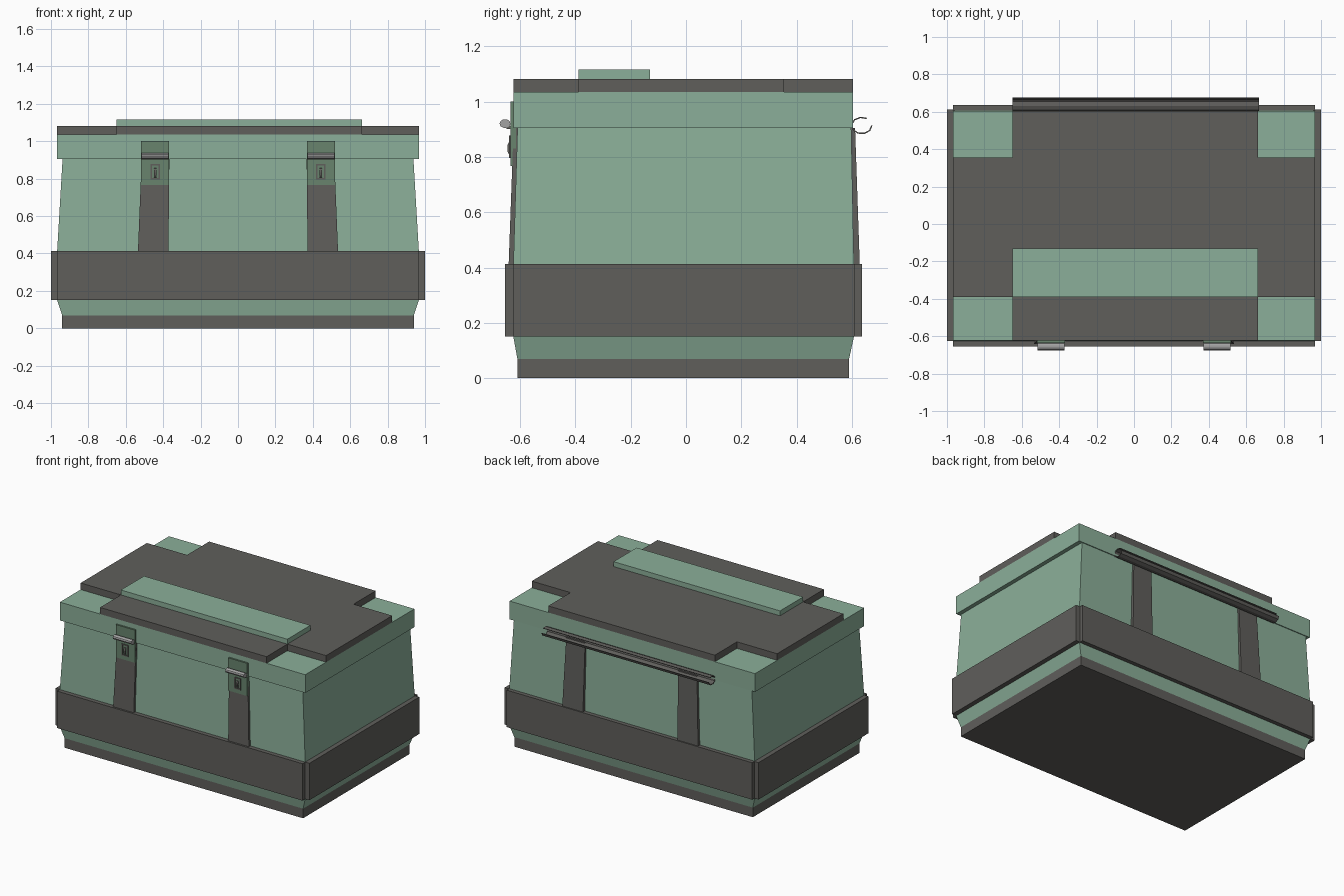
import bpy, bmesh, math

if "Cube" in bpy.data.objects:
    bpy.data.objects.remove(bpy.data.objects["Cube"])


def material(name, rgb):
    m = bpy.data.materials.new(name)
    m.diffuse_color = (*rgb, 1)
    m.use_nodes = True
    m.node_tree.nodes["Principled BSDF"].inputs["Base Color"].default_value = m.diffuse_color
    return m


GREEN = material("green", (0.26, 0.43, 0.32))
DARK = material("dark_grey", (0.115, 0.113, 0.105))
OLIVE = material("dull_green", (0.14, 0.23, 0.155))
STEEL = material("steel", (0.36, 0.36, 0.36))


def finish(name, bm, mat):
    bmesh.ops.recalc_face_normals(bm, faces=bm.faces)
    mesh = bpy.data.meshes.new(name)
    bm.to_mesh(mesh)
    bm.free()
    mesh.materials.append(mat)
    ob = bpy.data.objects.new(name, mesh)
    bpy.context.collection.objects.link(ob)
    return ob


def loft(name, sections, mat):
    """Stack of rectangles, each (z, x0, x1, y0, y1), joined and capped."""
    bm = bmesh.new()
    rings = [[bm.verts.new(p) for p in ((x0, y0, z), (x1, y0, z), (x1, y1, z), (x0, y1, z))]
             for z, x0, x1, y0, y1 in sections]
    for a, b in zip(rings, rings[1:]):
        for i in range(4):
            j = (i + 1) % 4
            bm.faces.new((a[i], a[j], b[j], b[i]))
    bm.faces.new(rings[0][::-1])
    bm.faces.new(rings[-1])
    return finish(name, bm, mat)


def box(name, x0, x1, y0, y1, z0, z1, mat):
    return loft(name, [(z0, x0, x1, y0, y1), (z1, x0, x1, y0, y1)], mat)


def extrude(name, pts, direction, mat):
    """Closed polygon of 3D points pushed along a direction."""
    bm = bmesh.new()
    face = bm.faces.new([bm.verts.new(p) for p in pts])
    new = bmesh.ops.extrude_face_region(bm, geom=[face])["geom"]
    bmesh.ops.translate(bm, vec=direction, verts=[v for v in new if isinstance(v, bmesh.types.BMVert)])
    return finish(name, bm, mat)


def arc(cy, cz, ry, rz, start, end, n):
    return [(cy + ry * math.cos(math.radians(start + (end - start) * i / n)),
             cz + rz * math.sin(math.radians(start + (end - start) * i / n))) for i in range(n + 1)]


# Base foot and tapered body
loft("base", [(0, -0.94, 0.94, -0.61, 0.59), (0.068, -0.94, 0.94, -0.61, 0.59)], DARK)
loft("body", [(0.068, -0.94, 0.94, -0.61, 0.59), (0.15, -0.967, 0.967, -0.625, 0.608),
              (0.41, -0.967, 0.967, -0.625, 0.608), (0.905, -0.938, 0.938, -0.61, 0.598)], GREEN)

# Armour band: four panels leaving open notches at the corners
box("band_front", -0.967, 0.967, -0.655, -0.62, 0.15, 0.413, DARK)
box("band_back", -0.967, 0.967, 0.6, 0.637, 0.15, 0.413, DARK)
for s, side in ((-1, "left"), (1, "right")):
    x0, x1 = sorted((s * 0.96, s))
    box("band_" + side, x0, x1, -0.625, 0.612, 0.15, 0.413, DARK)

# Lid
box("lid", -0.967, 0.967, -0.624, 0.604, 0.905, 1.035, GREEN)

# Cross-shaped top plate with notched corners
cross = [(-0.65, -0.624), (0.662, -0.624), (0.662, -0.39), (0.967, -0.39), (0.967, 0.355), (0.662, 0.355),
         (0.662, 0.604), (-0.65, 0.604), (-0.65, 0.355), (-0.967, 0.355), (-0.967, -0.39), (-0.65, -0.39)]
extrude("top_plate", [(x, y, 1.035) for x, y in cross], (0, 0, 0.047), DARK)
box("top_strip", -0.65, 0.662, -0.39, -0.13, 1.035, 1.117, GREEN)

# Straps and latches, repeated on both halves
for s, side in ((-1, "left"), (1, "right")):
    b0, b1 = sorted((s * 0.535, s * 0.372))
    t0, t1 = sorted((s * 0.515, s * 0.367))
    loft("front_strap_" + side, [(0.41, b0, b1, -0.642, -0.615), (0.905, t0, t1, -0.624, -0.6)], DARK)
    loft("back_strap_" + side, [(0.41, b0, b1, 0.6, 0.629), (0.905, t0, t1, 0.59, 0.612)], DARK)

    # Latch plate with pivot roller
    c = s * 0.443
    box("latch_plate_" + side, c - 0.075, c + 0.075, -0.636, -0.615, 0.767, 1.0, OLIVE)
    roller = [(c - 0.072, y, z) for y, z in arc(-0.655, 0.921, 0.02, 0.016, 0, 324, 9)]
    extrude("latch_roller_" + side, roller, (0.144, 0, 0), STEEL)
    box("latch_lip_" + side, c - 0.072, c + 0.072, -0.65, -0.63, 0.902, 0.912, DARK)

    # Lock frame: four thin bars and a vertical staple
    for k in (-1, 1):
        box("lock_frame_upright_" + side, c + k * 0.022 - 0.004, c + k * 0.022 + 0.004,
            -0.641, -0.63, 0.797, 0.878, DARK)
        box("lock_frame_bar_" + side, c - 0.026, c + 0.026,
            -0.641, -0.63, 0.8375 + k * 0.037 - 0.004, 0.8375 + k * 0.037 + 0.004, DARK)
    outer = arc(-0.634, 0.832, 0.013, 0.026, 90, 270, 6)
    inner = arc(-0.634, 0.832, 0.006, 0.018, 270, 90, 6)
    extrude("lock_staple_" + side, [(c - 0.007, y, z) for y, z in outer + inner], (0.014, 0, 0), DARK)

# Rear hinge: long split tube, open on its upper outer side
outer = arc(0.636, 0.914, 0.039, 0.032, 60, 360, 8)
inner = arc(0.636, 0.914, 0.034, 0.027, 360, 60, 8)
extrude("rear_hinge", [(-0.65, y, z) for y, z in outer + inner], (1.317, 0, 0), DARK)
